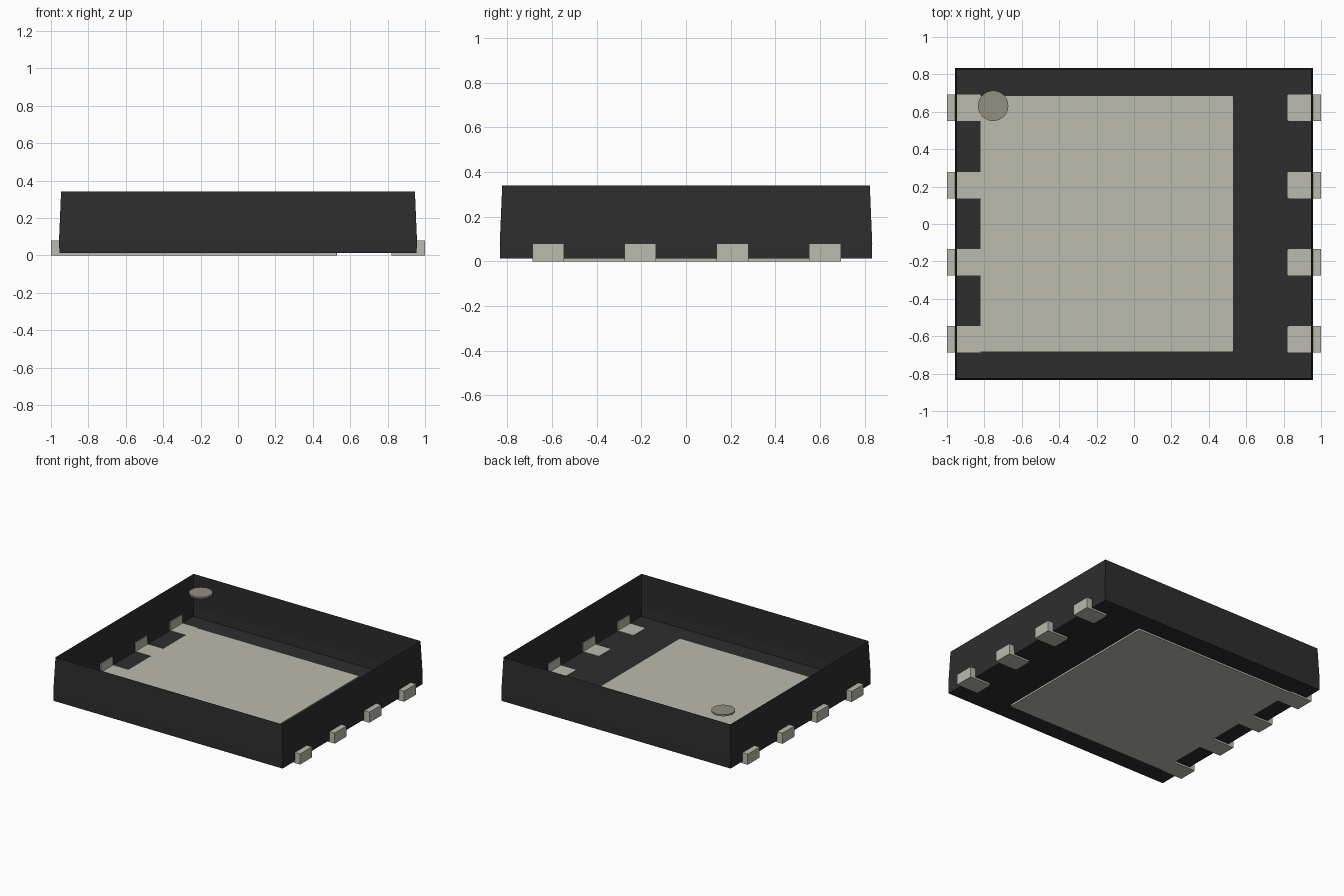
import bpy, bmesh

cube = bpy.data.objects.get("Cube")
if cube:
    bpy.data.objects.remove(cube, do_unlink=True)


def material(name, color):
    m = bpy.data.materials.new(name)
    m.use_nodes = True
    m.diffuse_color = (*color, 1)
    m.node_tree.nodes["Principled BSDF"].inputs["Base Color"].default_value = (*color, 1)
    return m


BLACK = material("black plastic", (0.027, 0.027, 0.027))
METAL = material("tinned metal", (0.50, 0.495, 0.43))
MARK = material("marker grey", (0.29, 0.28, 0.22))


def finish(bm, name, mat):
    bmesh.ops.recalc_face_normals(bm, faces=bm.faces)
    mesh = bpy.data.meshes.new(name)
    bm.to_mesh(mesh)
    bm.free()
    mesh.materials.append(mat)
    obj = bpy.data.objects.new(name, mesh)
    bpy.context.collection.objects.link(obj)
    return obj


def prism(name, outline, push, mat, round_at=None):
    """Extrude an outline; round_at picks the upright edges to soften."""
    bm = bmesh.new()
    face = bm.faces.new([bm.verts.new(p) for p in outline])
    ext = bmesh.ops.extrude_face_region(bm, geom=[face], use_keep_orig=True)
    verts = [g for g in ext["geom"] if isinstance(g, bmesh.types.BMVert)]
    bmesh.ops.translate(bm, verts=verts, vec=push)
    if round_at:
        edges = [e for e in bm.edges
                 if abs(e.verts[0].co.z - e.verts[1].co.z) > 0.001
                 and all(round_at(v.co) for v in e.verts)]
        bmesh.ops.bevel(bm, geom=edges, offset=0.01, segments=3,
                        profile=0.5, affect='EDGES')
    return finish(bm, name, mat)


# Open-topped case: floor and tapering walls
bm = bmesh.new()
rings = []
for hx, hy, z in ((0.955, 0.833, 0.013), (0.957, 0.834, 0.08), (0.946, 0.823, 0.34)):
    rings.append([bm.verts.new((sx * hx, sy * hy, z))
                  for sx, sy in ((-1, -1), (1, -1), (1, 1), (-1, 1))])
bm.faces.new(rings[0][::-1])
for low, high in zip(rings, rings[1:]):
    for i in range(4):
        j = (i + 1) % 4
        bm.faces.new((low[i], low[j], high[j], high[i]))
finish(bm, "case", BLACK)

# Large thermal pad through the floor
THICK = 0.016
prism("thermal_pad",
      [(-0.82, -0.683, 0), (0.53, -0.683, 0), (0.53, 0.685, 0), (-0.82, 0.685, 0)],
      (0, 0, THICK), METAL, lambda co: co.x > 0)

# Leads: flat foot with an upturned end outside each side wall
WIDTH = 0.142
for side, label in ((1, "left"), (-1, "right")):
    for n, y in enumerate((-0.617, -0.205, 0.208, 0.622)):
        profile = [(0.82, 0), (1, 0), (1, 0.08), (0.95, 0.08), (0.95, THICK), (0.82, THICK)]
        outline = [(side * x, y - WIDTH / 2, z) for x, z in profile]
        free_end = (lambda co: co.x < 0.83) if side > 0 else None
        prism(f"{label}_lead_{n + 1}", outline, (0, WIDTH, 0), METAL, free_end)

# Round corner marker
bm = bmesh.new()
bmesh.ops.create_cone(bm, cap_ends=True, segments=48, radius1=0.081, radius2=0.081, depth=0.012)
bmesh.ops.translate(bm, verts=bm.verts, vec=(-0.753, 0.632, 0.32))
finish(bm, "corner_marker", MARK)
